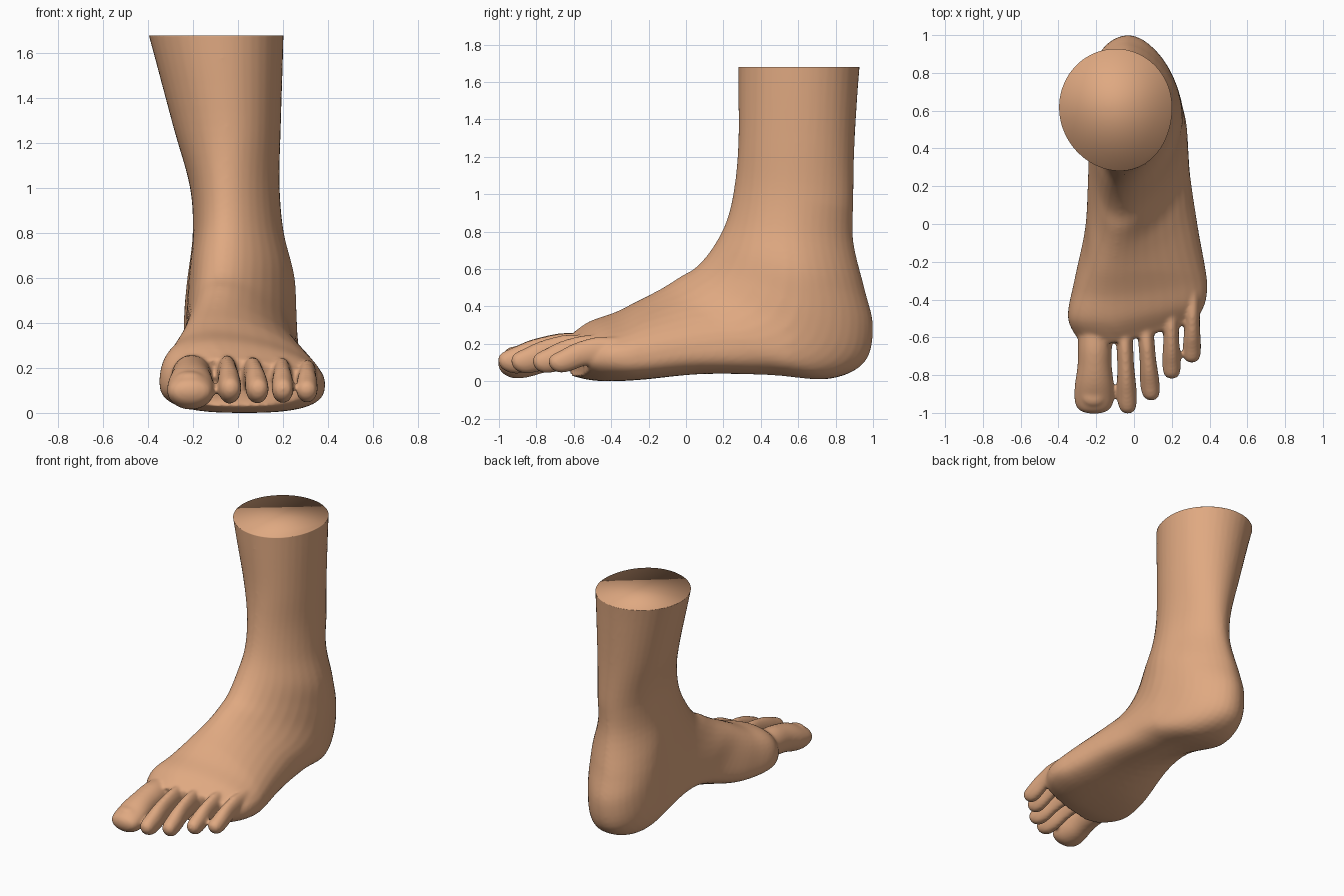
import bpy, bmesh, math
from mathutils import Vector

if "Cube" in bpy.data.objects:
    bpy.data.objects.remove(bpy.data.objects["Cube"])

SIDES = 40

skin = bpy.data.materials.new("skin")
skin.diffuse_color = (0.74, 0.395, 0.22, 1)
skin.use_nodes = True
skin.node_tree.nodes["Principled BSDF"].inputs["Base Color"].default_value = skin.diffuse_color


def spline(rows, steps):
    """Catmull-Rom interpolation through rows of numbers."""
    out = []
    for i in range(len(rows) - 1):
        a, b, c, d = (rows[min(max(i + k, 0), len(rows) - 1)] for k in (-1, 0, 1, 2))
        for s in range(steps):
            t = s / steps
            out.append([0.5 * (2 * q + (r - p) * t + (2 * p - 5 * q + 4 * r - w) * t * t
                               + (3 * q - p - 3 * r + w) * t ** 3)
                        for p, q, r, w in zip(a, b, c, d)])
    return out + [list(rows[-1])]


def loft(bm, rings):
    """Closed tube through rings of points."""
    loops = [[bm.verts.new(p) for p in ring] for ring in rings]
    for a, b in zip(loops, loops[1:]):
        for i in range(len(a)):
            j = (i + 1) % len(a)
            bm.faces.new((a[i], a[j], b[j], b[i]))
    bm.faces.new(loops[0])
    bm.faces.new(loops[-1])


def power(v, p):
    return math.copysign(abs(v) ** (2 / p), v)


def ramp(v, start, end):
    return min(max((v - start) / (end - start), 0), 1)


def body_ring(row):
    """Section hung between a front/top point and a back/bottom point."""
    fy, fz, by, bz, xl, xr, xf, wide, p = row
    cx, h = (xl + xr) / 2, (xr - xl) / 2
    ring = []
    for i in range(SIDES):
        t = 2 * math.pi * i / SIDES
        c, s = math.cos(t), math.sin(t)
        if c >= 0:                       # front or top half
            u = wide * (1 - c)
            x = cx + h * s + (xf - cx) * c * c
        else:                            # back or sole half
            u = wide + (1 - wide) * abs(power(c, p))
            x = cx + h * power(s, p)
        y, z = fy + (by - fy) * u, fz + (bz - fz) * u
        # the toe line slants back towards the little toe
        y += 0.26 * ramp(y, -0.25, -0.6) * max(x + 0.1, 0)
        # the heel swings inwards
        x -= 0.05 * ramp(y, 0.55, 0.95) * ramp(z, 0.95, 0.5)
        # raised inner arch
        arch = math.exp(-((y - 0.22) / 0.28) ** 2) * ramp(x, 0.08, -0.17)
        z += 0.12 * arch * max(1 - z / 0.3, 0)
        ring.append((x, y, z))
    return ring


def toe_ring(row):
    x, y, z, rx, rz = row
    angles = [2 * math.pi * i / 24 for i in range(24)]
    return [(x + rx * math.cos(t), y, z + rz * math.sin(t)) for t in angles]


# front y, z, back y, z, left, right, ridge x, widest place, squareness
BODY = [
    (0.28, 1.80, 0.94, 1.80, -0.43, 0.205, -0.08, 0.52, 2.0),
    (0.28, 1.58, 0.92, 1.58, -0.37, 0.20, -0.07, 0.52, 2.0),
    (0.28, 1.28, 0.90, 1.25, -0.285, 0.19, -0.05, 0.52, 2.0),
    (0.26, 1.05, 0.895, 0.98, -0.215, 0.185, -0.05, 0.52, 1.95),
    (0.22, 0.87, 0.895, 0.75, -0.20, 0.205, -0.05, 0.54, 1.8),
    (0.15, 0.73, 0.955, 0.50, -0.22, 0.255, -0.06, 0.57, 1.8),
    (0.06, 0.62, 1.00, 0.30, -0.23, 0.265, -0.07, 0.58, 1.9),
    (-0.03, 0.565, 0.955, 0.11, -0.235, 0.27, -0.08, 0.58, 2.1),
    (-0.10, 0.52, 0.76, 0.02, -0.24, 0.285, -0.09, 0.57, 2.6),
    (-0.17, 0.48, 0.45, 0.04, -0.245, 0.30, -0.10, 0.57, 2.8),
    (-0.26, 0.435, 0.08, 0.045, -0.26, 0.34, -0.11, 0.62, 3.0),
    (-0.38, 0.375, -0.25, 0.015, -0.315, 0.385, -0.11, 0.64, 3.0),
    (-0.52, 0.325, -0.48, 0.01, -0.35, 0.38, -0.11, 0.58, 2.6),
    (-0.635, 0.245, -0.62, 0.035, -0.285, 0.335, -0.06, 0.55, 2.4),
]

# base x, y, tip x, y, half width, half height, tip height
TOES = [
    (-0.205, -0.50, -0.212, -1.005, 0.106, 0.097, 0.112),
    (-0.055, -0.50, -0.033, -1.005, 0.052, 0.083, 0.125),
    (0.055, -0.50, 0.092, -0.935, 0.051, 0.079, 0.122),
    (0.194, -0.42, 0.200, -0.82, 0.049, 0.076, 0.121),
    (0.310, -0.36, 0.306, -0.735, 0.048, 0.070, 0.118),
]
# along, width, height, rise: neck, knuckle, pad and rounded tip
SHAPE = [(0.0, 0.86, 0.98, 0.055), (0.3, 0.85, 1.02, 0.055), (0.5, 0.86, 1.0, 0.04),
         (0.68, 0.97, 1.0, 0.015), (0.82, 1.0, 0.87, -0.004), (0.92, 0.90, 0.66, -0.008),
         (0.975, 0.64, 0.42, -0.006), (1.0, 0.14, 0.10, -0.004)]

bm = bmesh.new()
loft(bm, [body_ring(r) for r in spline(BODY, 5)])
for bx, by, tx, ty, w, h, tz in TOES:
    rows = [(bx + (tx - bx) * a, by + (ty - by) * a, tz + rise, w * kw, h * kh)
            for a, kw, kh, rise in SHAPE]
    loft(bm, [toe_ring(r) for r in spline(rows, 4)])

# big toe nail
nail = bmesh.ops.create_uvsphere(bm, u_segments=20, v_segments=12, radius=1)["verts"]
for v in nail:
    v.co = Vector((-0.215 + 0.062 * v.co.x, -0.91 + 0.055 * v.co.y, 0.168 + 0.026 * v.co.z))
bmesh.ops.recalc_face_normals(bm, faces=bm.faces)
raw = bpy.data.meshes.new("foot")
bm.to_mesh(raw)
bm.free()

# fuse all parts into one soft skin
foot = bpy.data.objects.new("foot", raw)
bpy.context.collection.objects.link(foot)
fuse = foot.modifiers.new("fuse", 'REMESH')
fuse.mode = 'VOXEL'
fuse.voxel_size = 0.01
soft = foot.modifiers.new("soften", 'SMOOTH')
soft.factor = 0.5
soft.iterations = 10
evaluated = foot.evaluated_get(bpy.context.evaluated_depsgraph_get())
mesh = bpy.data.meshes.new_from_object(evaluated)
foot.modifiers.clear()
foot.data = mesh

# cut the shin flat and cap it
bm = bmesh.new()
bm.from_mesh(mesh)
cut = bmesh.ops.bisect_plane(bm, geom=bm.verts[:] + bm.edges[:] + bm.faces[:],
                             plane_co=(0, 0, 1.68), plane_no=(0, 0, 1), clear_outer=True)
rim = [e for e in cut["geom_cut"] if isinstance(e, bmesh.types.BMEdge)]
bmesh.ops.contextual_create(bm, geom=rim)
low = min(v.co.z for v in bm.verts)
for v in bm.verts:
    v.co.z -= low * max(1 - v.co.z / 1.68, 0)
bmesh.ops.recalc_face_normals(bm, faces=bm.faces)
for f in bm.faces:
    f.smooth = True
bm.to_mesh(mesh)
bm.free()
mesh.materials.clear()
mesh.materials.append(skin)
